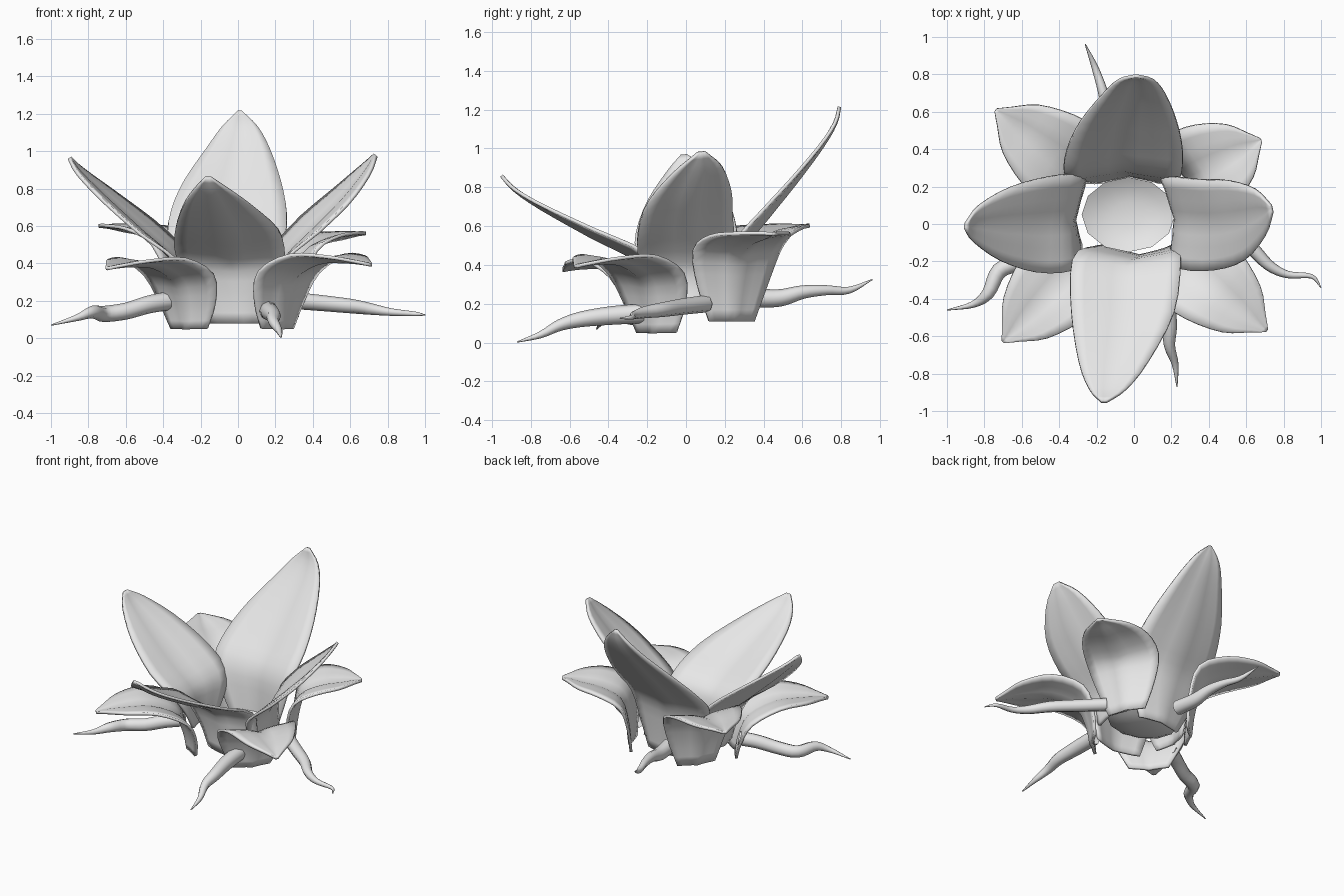
import bpy, bmesh, math
from mathutils import Vector

if "Cube" in bpy.data.objects:
    bpy.data.objects.remove(bpy.data.objects["Cube"])

grey = bpy.data.materials.new("pale_grey")
grey.diffuse_color = (0.8, 0.8, 0.8, 1)
grey.use_nodes = True
grey.node_tree.nodes["Principled BSDF"].inputs["Base Color"].default_value = grey.diffuse_color


def spline(rows, steps):
    """Catmull-Rom through rows of (x, y, z, size)."""
    p = [Vector(r) for r in rows]
    p = [2 * p[0] - p[1]] + p + [2 * p[-1] - p[-2]]
    out = []
    for i in range(1, len(p) - 2):
        a, b, c, d = p[i - 1:i + 3]
        for s in range(steps):
            t = s / steps
            out.append(0.5 * (2 * b + (c - a) * t + (2 * a - 5 * b + 4 * c - d) * t * t
                              + (3 * b - a - 3 * c + d) * t ** 3))
    return out + [p[-2]]


def finish(name, bm):
    me = bpy.data.meshes.new(name)
    bmesh.ops.recalc_face_normals(bm, faces=bm.faces)
    bm.to_mesh(me)
    bm.free()
    me.materials.append(grey)
    ob = bpy.data.objects.new(name, me)
    bpy.context.collection.objects.link(ob)
    bpy.ops.object.select_all(action='DESELECT')
    ob.select_set(True)
    bpy.context.view_layer.objects.active = ob
    bpy.ops.object.shade_smooth_by_angle(angle=math.radians(50))
    return ob


def skin(bm, rings, closed):
    n = len(rings[0])
    for a, b in zip(rings, rings[1:]):
        for i in range(n if closed else n - 1):
            j = (i + 1) % n
            bm.faces.new((a[i], a[j], b[j], b[i]))


def tangent(pts, i):
    return (pts[min(i + 1, len(pts) - 1)].xyz - pts[max(i - 1, 0)].xyz).normalized()


def leaf(name, rows, heading, curl, rib, roll=0, taper=1.3):
    """Blade cupped at the base and flatter at the tip; rows are (x, y, z, half width)."""
    pts = spline(rows, 3)
    side = Vector((0, 0, 1)).cross(Vector((heading[0], heading[1], 0)).normalized())
    bm = bmesh.new()
    rings = []
    for i, p in enumerate(pts):
        s = i / (len(pts) - 1)
        inward = tangent(pts, i).cross(side).normalized()
        r = math.radians(roll) * min(1, 2 * s)
        across = side * math.cos(r) + inward * math.sin(r)
        up = inward * math.cos(r) - side * math.sin(r)
        w = max(p.w, 0.008)
        ring = []
        for k in range(-4, 5):
            u = k / 4
            lift = curl * (1 - taper * s) * u * u - rib * max(0, 1 - abs(u) * 3)
            ring.append(bm.verts.new(p.xyz + across * w * u + up * w * lift))
        rings.append(ring)
    skin(bm, rings, False)
    ob = finish(name, bm)
    m = ob.modifiers.new("thickness", 'SOLIDIFY')
    m.thickness = 0.018
    m.offset = 0


def root(name, rows):
    """Tapering open tube; rows are (x, y, z, radius)."""
    pts = spline(rows, 4)
    bm = bmesh.new()
    rings = []
    for i, p in enumerate(pts):
        t = tangent(pts, i)
        a = t.cross(Vector((0, 0, 1))).normalized()
        b = a.cross(t)
        rings.append([bm.verts.new(p.xyz + p.w * (a * math.cos(k * math.pi / 4) + b * math.sin(k * math.pi / 4)))
                      for k in range(8)])
    skin(bm, rings, True)
    bm.faces.new(rings[-1])
    finish(name, bm)


# tall inner leaves
leaf("front_inner_leaf", [
    (0.03, -0.16, 0.08, 0.18), (0.01, -0.17, 0.25, 0.23), (-0.04, -0.22, 0.42, 0.29),
    (-0.06, -0.48, 0.56, 0.275), (-0.11, -0.74, 0.70, 0.185), (-0.14, -0.88, 0.79, 0.10),
    (-0.16, -0.95, 0.86, 0.015)], (0, -1), 0.24, 0.06)
leaf("back_inner_leaf", [
    (-0.02, 0.25, 0.12, 0.16), (-0.04, 0.26, 0.30, 0.24), (-0.06, 0.29, 0.50, 0.31),
    (-0.05, 0.41, 0.66, 0.31), (-0.03, 0.55, 0.83, 0.26), (0.0, 0.69, 1.01, 0.17),
    (0.01, 0.765, 1.13, 0.095), (0.01, 0.79, 1.215, 0.01)], (0, 1), 0.18, 0.06)
leaf("right_inner_leaf", [
    (0.24, 0.04, 0.17, 0.13), (0.21, 0.03, 0.30, 0.20), (0.24, 0.01, 0.43, 0.25),
    (0.40, 0.0, 0.60, 0.25), (0.55, 0.02, 0.75, 0.22), (0.67, 0.06, 0.89, 0.13),
    (0.735, 0.08, 0.98, 0.02)], (1, 0.03), 0.2, 0.06, 13)
leaf("left_inner_leaf", [
    (-0.31, 0.02, 0.17, 0.13), (-0.31, 0.02, 0.30, 0.20), (-0.34, 0.01, 0.43, 0.26),
    (-0.50, 0.0, 0.58, 0.26), (-0.69, 0.0, 0.75, 0.20), (-0.84, 0.0, 0.89, 0.10),
    (-0.90, -0.01, 0.965, 0.015)], (-1, 0), 0.2, 0.06, -11)

# short outer leaves: upright at the base, then folding outwards
widths = (0.13, 0.20, 0.25, 0.23, 0.16, 0.065, 0.01)
spread = (0, 0.03, 0.13, 0.42, 0.72, 0.9, 1)
front_rise = (0, 0.4, 0.82, 1.07, 1.07, 1.02, 0.98)
back_rise = (0, 0.4, 0.77, 0.93, 0.98, 1.0, 1.0)
for name, base, tip, rise in [
        ("front_left", (-0.27, -0.17, 0.05), (-0.70, -0.63, 0.38), front_rise),
        ("front_right", (0.22, -0.16, 0.05), (0.71, -0.57, 0.40), front_rise),
        ("back_right", (0.27, 0.24, 0.11), (0.68, 0.45, 0.56), back_rise),
        ("back_left", (-0.26, 0.25, 0.11), (-0.74, 0.61, 0.60), back_rise)]:
    b, t = Vector(base), Vector(tip)
    leaf(name + "_outer_leaf", [
        (b.x + (t.x - b.x) * f, b.y + (t.y - b.y) * f, b.z + (t.z - b.z) * h, w)
        for f, h, w in zip(spread, rise, widths)], t - b, 0.12, 0.1, 0, 0.6)

# winding roots
root("left_root", [
    (-0.37, -0.08, 0.20, 0.05), (-0.48, -0.14, 0.18, 0.048), (-0.60, -0.20, 0.145, 0.045),
    (-0.72, -0.25, 0.13, 0.043), (-0.78, -0.37, 0.14, 0.034), (-0.86, -0.43, 0.11, 0.018),
    (-1.0, -0.46, 0.07, 0.003)])
root("front_root", [
    (0.16, -0.22, 0.15, 0.05), (0.17, -0.38, 0.14, 0.048), (0.19, -0.54, 0.12, 0.04),
    (0.19, -0.65, 0.09, 0.03), (0.22, -0.75, 0.04, 0.018), (0.23, -0.87, 0.003, 0.003)])
root("right_root", [
    (0.32, 0.10, 0.20, 0.045), (0.48, -0.02, 0.185, 0.042), (0.62, -0.12, 0.17, 0.038),
    (0.72, -0.22, 0.155, 0.03), (0.82, -0.27, 0.14, 0.02), (0.95, -0.28, 0.13, 0.012),
    (1.0, -0.34, 0.125, 0.003)])
root("back_root", [
    (-0.10, 0.33, 0.23, 0.05), (-0.12, 0.48, 0.23, 0.045), (-0.14, 0.60, 0.26, 0.035),
    (-0.17, 0.72, 0.27, 0.026), (-0.21, 0.84, 0.27, 0.018), (-0.26, 0.96, 0.325, 0.003)])

# shallow crown joining the leaf bases
bm = bmesh.new()
rings = [[bm.verts.new((-0.03 + r * 1.25 * math.cos(k * math.pi / 6), 0.05 + r * math.sin(k * math.pi / 6), z))
          for k in range(12)] for r, z in ((0.2, 0.22), (0.15, 0.19), (0.07, 0.17))]
skin(bm, rings, True)
bm.faces.new(rings[-1])
finish("crown", bm)
